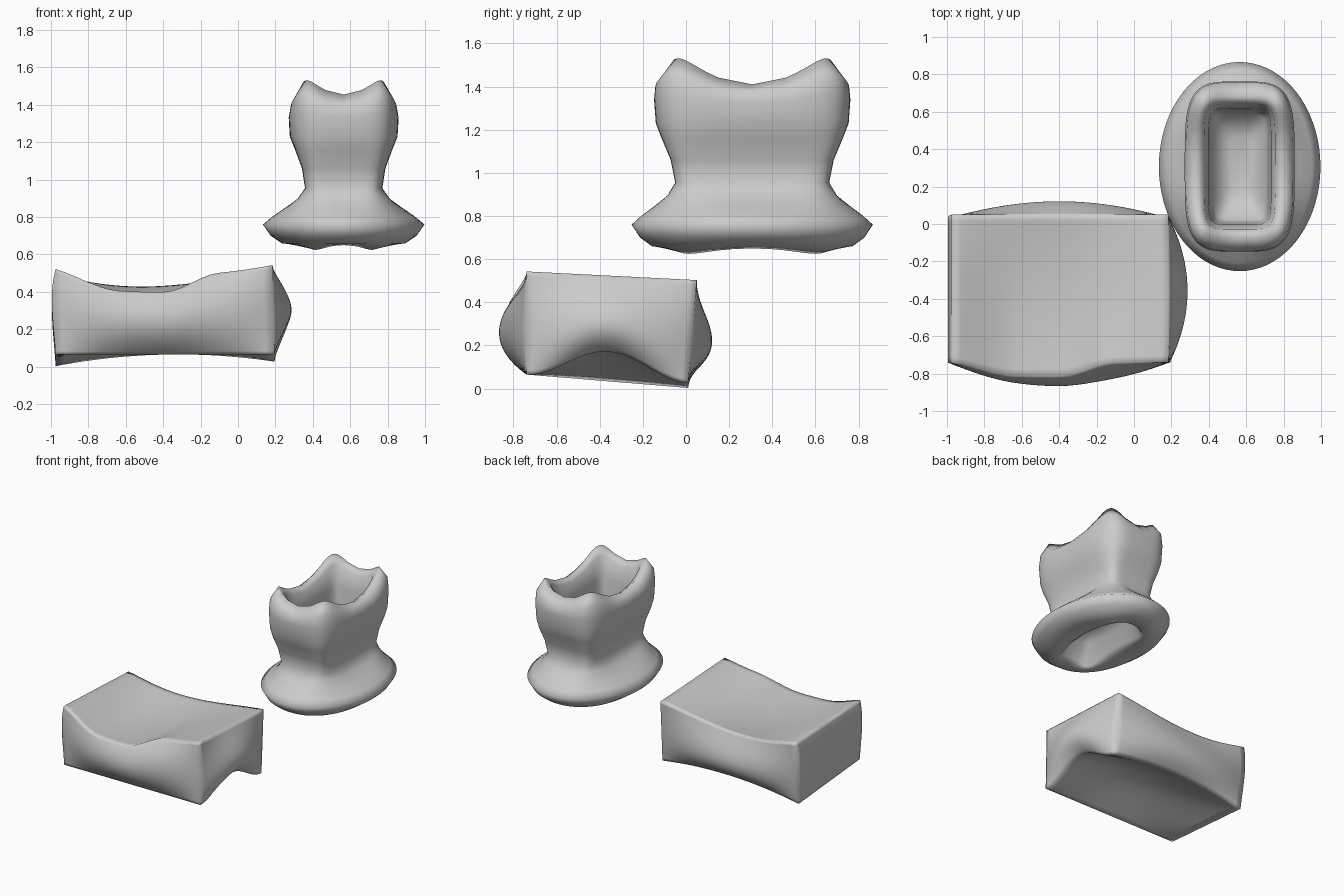
import bpy, bmesh, math

if "Cube" in bpy.data.objects:
    bpy.data.objects.remove(bpy.data.objects["Cube"])

clay = bpy.data.materials.new("plain grey")
clay.diffuse_color = (0.6, 0.6, 0.6, 1)
clay.use_nodes = True
clay.node_tree.nodes["Principled BSDF"].inputs["Base Color"].default_value = clay.diffuse_color


def finish(bm, name):
    bmesh.ops.recalc_face_normals(bm, faces=bm.faces)
    for f in bm.faces:
        f.smooth = True
    me = bpy.data.meshes.new(name)
    bm.to_mesh(me)
    bm.free()
    me.materials.append(clay)
    ob = bpy.data.objects.new(name, me)
    bpy.context.collection.objects.link(ob)
    return ob


def arch(s):
    return max(0.0, 1 - s * s)


def step(a, b, s):
    t = min(1, max(0, (s - a) / (b - a)))
    return t * t * (3 - 2 * t)


# Cushion block: subdivided cube, sagging top, bulging sides, hollow underside
bm = bmesh.new()
bmesh.ops.create_cube(bm, size=2)
bmesh.ops.subdivide_edges(bm, edges=bm.edges[:], cuts=23, use_grid_fill=True)
for vert in bm.verts:
    u, v, w = vert.co
    right, back, top = (1 + u) / 2, (1 + v) / 2, (1 + w) / 2
    front = 1 - back
    low = arch(w + 0.25 * arch(w))       # bulge peaking below the middle
    notch = step(-1.1, -0.4, u) * (1 - step(0.0, 0.5, u))
    x = -0.39 + 0.585 * u - 0.01 * right * top
    x += low * 0.095 * right * arch(v) - 0.02 * arch(w - 0.3 * arch(w)) * (1 - right)
    y = -0.355 + 0.385 * v + 0.02 * w * back
    y += arch(u) * (low * 0.095 * back - arch(w) * 0.115 * front)
    y -= 0.075 * front ** 3 * notch * top ** 3
    dip = arch(u + 0.17 * arch(u)) ** 1.3
    sag = front ** 1.5 * (0.085 * notch + 0.05 * arch(u))
    sag += (1 - front ** 1.5) * 0.065 * dip + 0.04 * dip * arch(v)
    z_top = 0.515 - 0.02 * v + 0.008 * u - sag
    z_low = 0.04 - 0.025 * v + 0.012 * u * back + 0.05 * back * arch(u)
    z_low += arch(v) ** 2.3 * 0.125 * right ** 2 + 0.10 * arch(u) * arch(v)
    vert.co = (x, y, z_low + (z_top - z_low) * top)
finish(bm, "cushion_block")

# Flanged cup: rings of (half x, half y, squareness, z, corner lift, end lift)
CX, CY, N = 0.565, 0.307, 72
rings = [
    (0.05, 0.12, 3, 0.84, 0, 0),         # underside recess
    (0.12, 0.27, 5, 0.80, 0, 0),
    (0.145, 0.32, 6, 0.68, -0.04, 0),
    (0.18, 0.35, 4, 0.65, -0.025, 0),
    (0.33, 0.465, 2.2, 0.66, 0, 0),      # oval flange
    (0.39, 0.52, 2.05, 0.70, 0, 0),
    (0.432, 0.559, 2, 0.76, 0, 0),
    (0.385, 0.515, 2.05, 0.80, 0, 0),
    (0.32, 0.455, 2.4, 0.845, 0.005, 0),
    (0.25, 0.395, 3.5, 0.89, 0.02, 0),
    (0.207, 0.357, 6, 0.955, 0, 0),      # waist
    (0.223, 0.378, 6, 1.06, 0, 0),
    (0.260, 0.420, 5, 1.16, 0, 0),
    (0.288, 0.447, 4, 1.23, 0, 0),
    (0.294, 0.455, 4, 1.33, 0.02, 0.01),
    (0.285, 0.450, 4, 1.37, 0.06, 0.02),
    (0.232, 0.378, 5.5, 1.41, 0.085, 0.045),  # four-pointed rim
    (0.190, 0.335, 6, 1.38, 0.06, 0.04),
    (0.168, 0.310, 7, 1.30, 0.0, 0.0),   # inner well
    (0.155, 0.300, 7, 1.10, 0, 0),
    (0.140, 0.285, 6, 0.95, 0, 0),
    (0.06, 0.16, 4, 0.89, 0, 0),
]


def spow(value, power):
    return math.copysign(abs(value) ** power, value)


bm = bmesh.new()
loops = []
for hx, hy, p, z, corner, end in rings:
    loop = []
    full = 0.5 ** (2 / p)
    for i in range(N):
        t = 2 * math.pi * i / N
        sx, sy = spow(math.cos(t), 2 / p), spow(math.sin(t), 2 / p)
        lift = corner * (abs(sx * sy) / full) ** 2 + end * sy * sy
        loop.append(bm.verts.new((CX + hx * sx, CY + hy * sy, z + lift)))
    loops.append(loop)
for a, b in zip(loops, loops[1:]):
    for i in range(N):
        j = (i + 1) % N
        bm.faces.new((a[i], a[j], b[j], b[i]))
bm.faces.new(loops[0])
bm.faces.new(loops[-1])
finish(bm, "flanged_cup")
